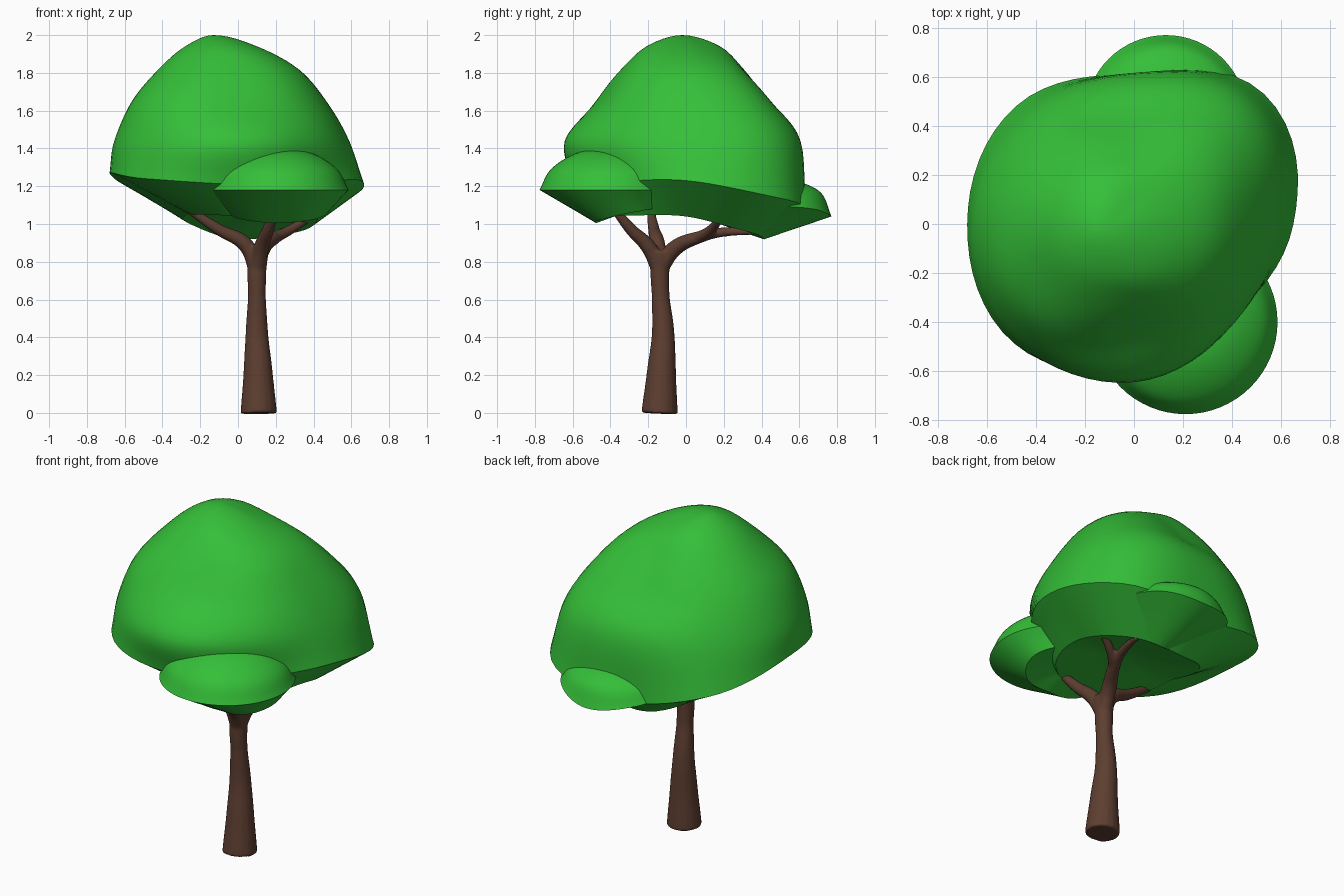
import bpy, bmesh, math
from mathutils import Vector

if "Cube" in bpy.data.objects:
    bpy.data.objects.remove(bpy.data.objects["Cube"])

N = 64      # segments around a foliage clump
STEPS = 6   # rows between two control levels


def material(name, rgb):
    m = bpy.data.materials.new(name)
    m.diffuse_color = (*rgb, 1)
    m.use_nodes = True
    m.node_tree.nodes["Principled BSDF"].inputs["Base Color"].default_value = m.diffuse_color
    return m


def spline(a, b, c, d, t):
    """Catmull-Rom between b and c."""
    return 0.5 * (2 * b + (c - a) * t + (2 * a - 5 * b + 4 * c - d) * t * t
                  + (3 * b - a - 3 * c + d) * t ** 3)


def around(values, i):
    """Smooth periodic value from 8 compass entries (E, NE, N ... SE), or a constant."""
    if not isinstance(values, (list, tuple)):
        return values
    f = i / N * 8
    k = int(f)
    return spline(*[values[(k + j) % 8] for j in (-1, 0, 1, 2)], f - k)


def ring(level):
    (cx, cy), radii, heights = level
    return [Vector((cx + around(radii, i) * math.cos(math.tau * i / N),
                    cy + around(radii, i) * math.sin(math.tau * i / N),
                    around(heights, i))) for i in range(N)]


def foliage(name, levels, apex, lower, cap):
    """Dome through the levels up to apex; sloping skirt down to lower; cap closes below."""
    ctrl = [ring(l) for l in levels]
    apex, cap, low = Vector(apex), Vector(cap), ring(lower)
    rows = [[c.lerp(p, 0.5) for c, p in zip([cap] * N, low)], low]
    rows += [[a.lerp(b, t) for a, b in zip(low, ctrl[0])] for t in (0.33, 0.67)]
    cols = []
    for i in range(N):
        pts = [r[i] for r in ctrl] + [apex]
        after = Vector((2 * apex.x - pts[-2].x, 2 * apex.y - pts[-2].y, pts[-2].z))
        pts = [2 * pts[0] - pts[1]] + pts + [after]
        cols.append([spline(*pts[k:k + 4], s / STEPS)
                     for k in range(len(pts) - 3) for s in range(STEPS)])
    rows += [list(r) for r in zip(*cols)]
    bm = bmesh.new()
    vs = [[bm.verts.new(p) for p in r] for r in rows]
    bottom, top = bm.verts.new(cap), bm.verts.new(apex)
    for i in range(N):
        j = (i + 1) % N
        for a, b in zip(vs, vs[1:]):
            bm.faces.new((a[i], a[j], b[j], b[i]))
        bm.faces.new((bottom, vs[0][j], vs[0][i]))
        bm.faces.new((top, vs[-1][i], vs[-1][j]))
    bmesh.ops.recalc_face_normals(bm, faces=bm.faces)
    me = bpy.data.meshes.new(name)
    bm.to_mesh(me)
    bm.free()
    ob = bpy.data.objects.new(name, me)
    bpy.context.collection.objects.link(ob)
    me.materials.append(green)
    bpy.ops.object.select_all(action='DESELECT')
    ob.select_set(True)
    bpy.context.view_layer.objects.active = ob
    bpy.ops.object.shade_smooth_by_angle(angle=math.radians(28))


green = material("leaf_green", (0.035, 0.52, 0.04))
brown = material("bark_brown", (0.11, 0.048, 0.03))
O = (0, 0)

# Main crown
foliage("main_crown", [
    (O, [.65, .75, .615, .68, .68, .69, .59, .55],
     [1.23, 1.13, 1.06, 1.16, 1.27, 1.24, 1.21, 1.22]),
    (O, [.575, .68, .60, .61, .655, .66, .64, .57], 1.44),
    (O, [.46, .53, .44, .50, .56, .57, .46, .45], 1.65),
    (O, [.32, .34, .30, .37, .42, .41, .33, .32], 1.82),
    ((-.08, 0), [.18, .16, .18, .19, .20, .21, .21, .20], 1.94)],
    (-.13, -.02, 2.0),
    (O, [.42, .46, .41, .36, .27, .32, .40, .43],
     [1.04, .96, .92, 1.0, 1.05, 1.05, 1.045, 1.045]),
    (.08, 0, 1.06))

# Front clump: its underside rises into the crown towards the trunk
C = (.21, -.40)
foliage("front_clump", [(C, .375, 1.18), (C, .315, 1.29), (C, .18, 1.375)],
        (.215, -.42, 1.40),
        ((.21, -.29), [.26, .22, .2, .22, .26, .24, .185, .24],
         [1.06, 1.09, 1.11, 1.09, 1.06, 1.02, 1.005, 1.02]), (.21, -.27, 1.08))

# Back clump
C = (.13, .44)
foliage("back_clump", [(C, .33, [1.10, 1.08, 1.04, 1.07, 1.10, 1.13, 1.13, 1.13]),
                       (C, .275, 1.165), (C, .15, 1.225)],
        (.13, .44, 1.24),
        ((.13, .25), .165, [1.0, .95, .92, .95, 1.02, 1.08, 1.10, 1.08]),
        (.13, .23, 1.04))

# Trunk and branches: x, y, z, radius
paths = [
    [(.11, -.14, -.003, .097), (.106, -.13, .22, .077), (.1, -.121, .42, .06),
     (.1, -.134, .62, .047), (.1, -.138, .76, .051), (.105, -.13, .86, .058)],
    [(.1, -.14, .76, .044), (.04, -.15, .89, .041), (-.1, -.17, .97, .031),
     (-.28, -.19, 1.09, .02)],
    [(.1, -.14, .76, .044), (.125, -.2, .88, .041), (.16, -.29, .97, .032),
     (.2, -.38, 1.08, .022)],
    [(.1, -.14, .76, .044), (.13, -.06, .87, .043), (.2, .07, .93, .033),
     (.24, .18, .955, .026), (.28, .36, .96, .017)],
    [(.18, .04, .92, .03), (.26, .12, .96, .027), (.42, .2, 1.06, .018)],
]
cu = bpy.data.curves.new("trunk_and_branches", 'CURVE')
cu.dimensions = '3D'
cu.bevel_depth = 1
cu.bevel_resolution = 6
cu.use_fill_caps = True
cu.resolution_u = 10
for path in paths:
    sp = cu.splines.new('BEZIER')
    sp.bezier_points.add(len(path) - 1)
    for bp, (x, y, z, r) in zip(sp.bezier_points, path):
        bp.co, bp.radius = (x, y, z), r
        bp.handle_left_type = bp.handle_right_type = 'AUTO'
trunk = bpy.data.objects.new("trunk_and_branches", cu)
bpy.context.collection.objects.link(trunk)
bpy.ops.object.select_all(action='DESELECT')
trunk.select_set(True)
bpy.context.view_layer.objects.active = trunk
bpy.ops.object.convert(target='MESH')
trunk = bpy.context.object
trunk.data.materials.clear()
trunk.data.materials.append(brown)

# Blend the forks together
rm = trunk.modifiers.new("blend", 'REMESH')
rm.mode = 'VOXEL'
rm.voxel_size = 0.009
rm.use_smooth_shade = True
sm = trunk.modifiers.new("soften", 'SMOOTH')
sm.iterations = 4
bpy.ops.object.shade_smooth_by_angle(angle=math.radians(50))
